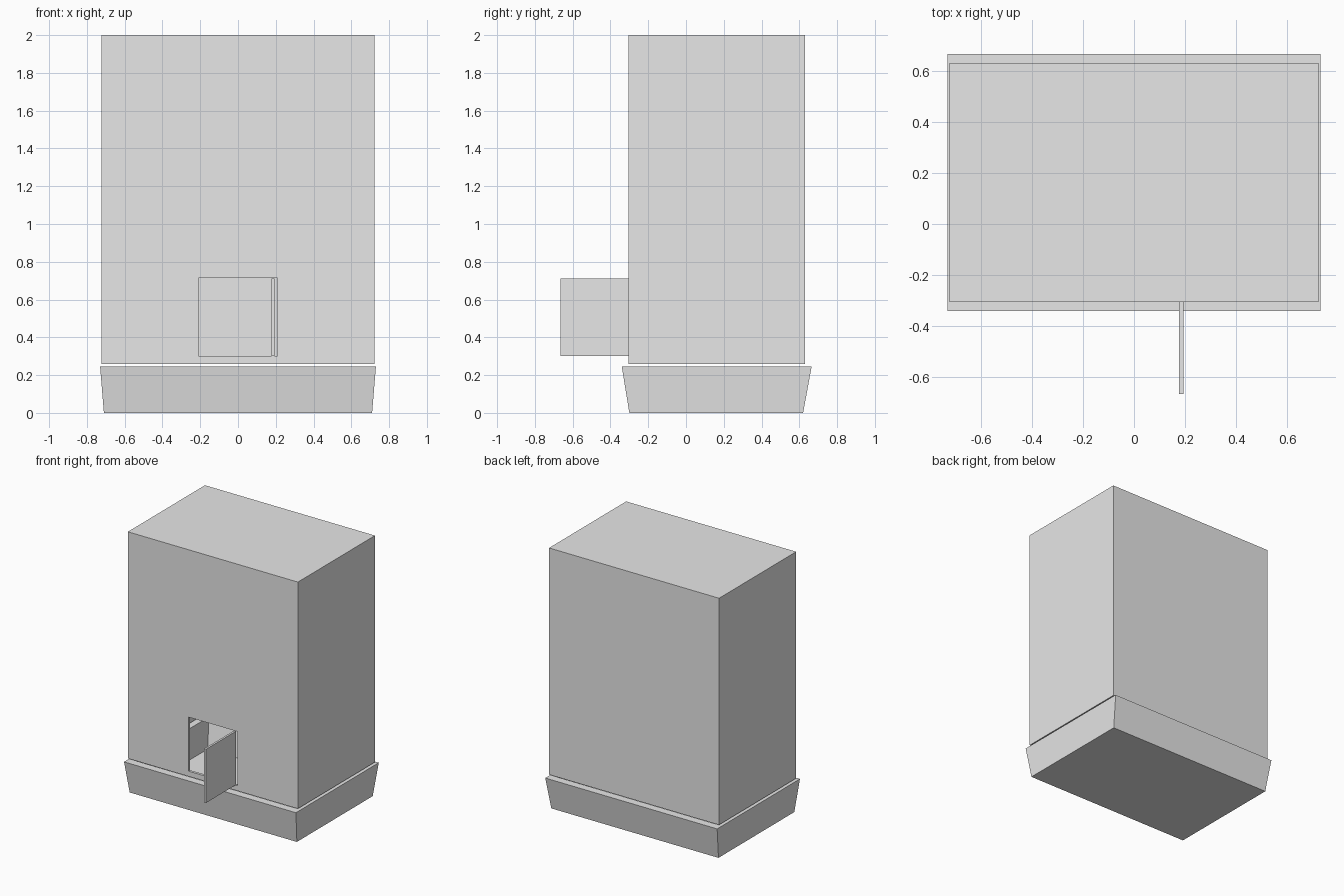
import bpy, bmesh

cube = bpy.data.objects.get("Cube")
if cube:
    bpy.data.objects.remove(cube, do_unlink=True)

grey = bpy.data.materials.new("light_grey")
grey.use_nodes = True
colour = (0.8, 0.8, 0.8, 1)
grey.diffuse_color = colour
grey.node_tree.nodes["Principled BSDF"].inputs["Base Color"].default_value = colour


def ring(bm, x, y0, y1, z):
    """Rectangle of vertices, symmetric in x."""
    return [bm.verts.new(p) for p in ((-x, y0, z), (x, y0, z), (x, y1, z), (-x, y1, z))]


def bridge(bm, a, b):
    for i in range(4):
        j = (i + 1) % 4
        bm.faces.new((a[i], a[j], b[j], b[i]))


def finish(bm, name):
    bmesh.ops.recalc_face_normals(bm, faces=bm.faces)
    mesh = bpy.data.meshes.new(name)
    bm.to_mesh(mesh)
    bm.free()
    mesh.materials.append(grey)
    obj = bpy.data.objects.new(name, mesh)
    bpy.context.collection.objects.link(obj)
    return obj


def shell(name, sections, caps):
    """Loft rectangles (x, y0, y1, z) in order and cap the chosen ends."""
    bm = bmesh.new()
    rings = [ring(bm, *s) for s in sections]
    for a, b in zip(rings, rings[1:]):
        bridge(bm, a, b)
    for i in caps:
        bm.faces.new(rings[i])
    return finish(bm, name)


def box(name, lo, hi):
    return shell(name, [(0.5 * (hi[0] - lo[0]), lo[1], hi[1], z) for z in (lo[2], hi[2])], (0, -1))


WALL = 0.02    # cabinet wall
RIM = 0.06     # base wall
BACK, FRONT = 0.63, -0.305

# Flared base tray with a flat rim and a recessed floor
shell("base_tray", [
    (0.71, -0.30, 0.62, 0),
    (0.73, -0.34, 0.665, 0.245),
    (0.73 - RIM, -0.34 + RIM, 0.665 - RIM, 0.245),
    (0.71 - RIM, -0.30 + RIM, 0.62 - RIM, 0.02),
], (0, -1))

# Hollow cabinet, open underneath
cabinet = shell("cabinet_body", [
    (0.722 - WALL, FRONT + WALL, BACK - WALL, 2 - WALL),
    (0.722 - WALL, FRONT + WALL, BACK - WALL, 0.26),
    (0.722, FRONT, BACK, 0.26),
    (0.722, FRONT, BACK, 2),
], (0, -1))

# Door opening
cutter = box("opening_cutter", (-0.208, FRONT - 0.1, 0.30), (0.208, FRONT + 0.1, 0.715))
cutter.hide_render = True
cutter.hide_viewport = True
cutter.display_type = 'WIRE'
cut = cabinet.modifiers.new("door_opening", 'BOOLEAN')
cut.operation = 'DIFFERENCE'
cut.solver = 'EXACT'
cut.object = cutter

# Bake the cut and drop the helper
depsgraph = bpy.context.evaluated_depsgraph_get()
baked = bpy.data.meshes.new_from_object(cabinet.evaluated_get(depsgraph))
cabinet.modifiers.clear()
cabinet.data = baked
bpy.data.objects.remove(cutter, do_unlink=True)

# Door panel swung fully open
door = box("open_door", (0.177, -0.665, 0.30), (0.193, FRONT + 0.005, 0.712))
door.location.x = 0.185
